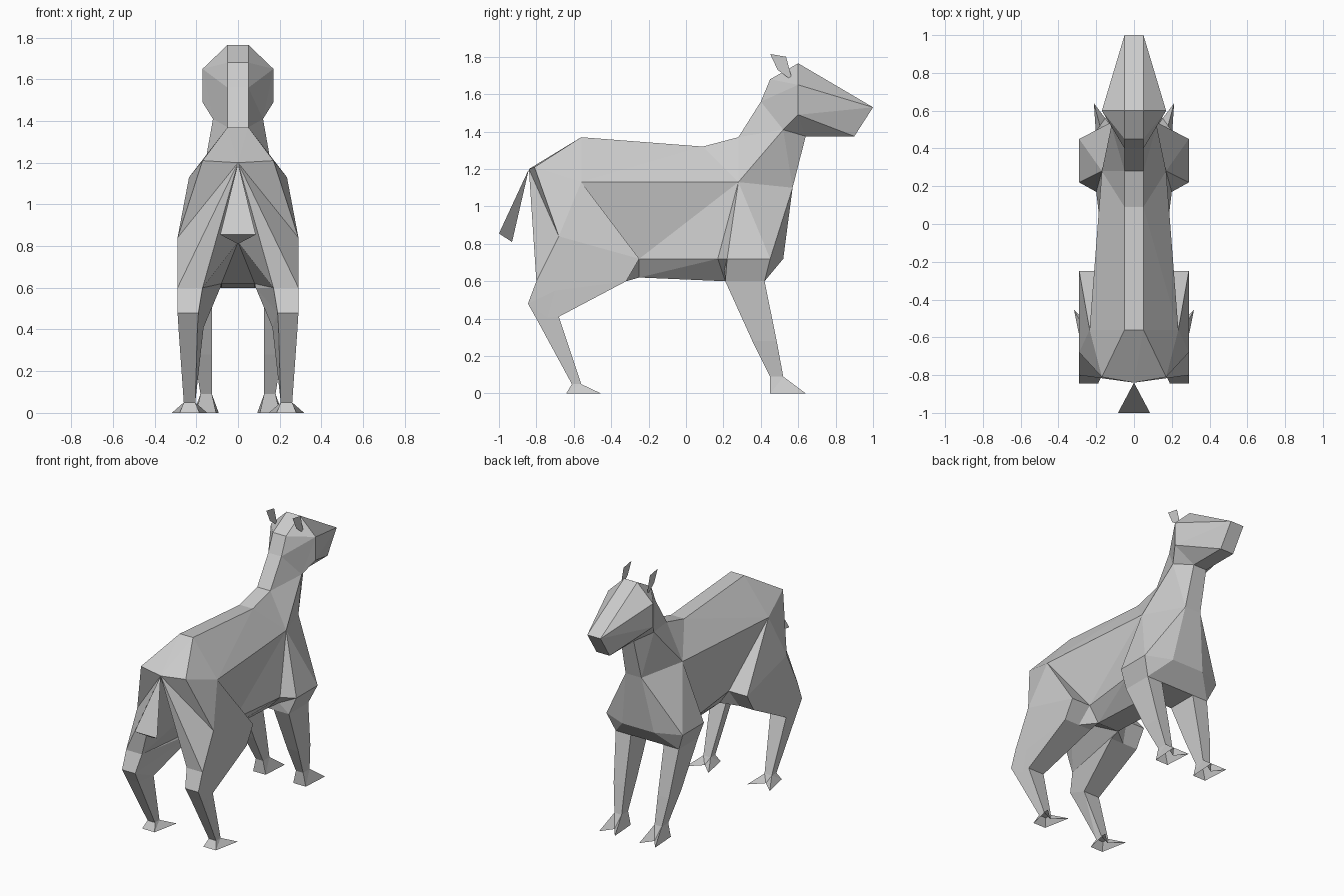
import bpy
import bmesh

cube = bpy.data.objects.get("Cube")
if cube:
    bpy.data.objects.remove(cube, do_unlink=True)

grey = bpy.data.materials.new("plain_grey")
grey.use_nodes = True
grey.diffuse_color = (0.6, 0.6, 0.6, 1)
grey.node_tree.nodes["Principled BSDF"].inputs["Base Color"].default_value = (0.6, 0.6, 0.6, 1)


def finish(name, bm):
    """Weld, triangulate and turn a bmesh into a flat-shaded object."""
    bmesh.ops.remove_doubles(bm, verts=bm.verts, dist=0.001)
    bmesh.ops.triangulate(bm, faces=bm.faces, quad_method='SHORT_EDGE')
    bmesh.ops.recalc_face_normals(bm, faces=bm.faces)
    mesh = bpy.data.meshes.new(name)
    bm.to_mesh(mesh)
    bm.free()
    mesh.materials.append(grey)
    obj = bpy.data.objects.new(name, mesh)
    bpy.context.collection.objects.link(obj)
    return obj


def loft(name, rings, side=1, capped=True):
    """Skin closed rings, optionally capping the ends; side -1 flips to the right."""
    bm = bmesh.new()
    rows = [[bm.verts.new((side * x, y, z)) for x, y, z in ring] for ring in rings]
    for a, b in zip(rows, rows[1:]):
        for i in range(len(a)):
            j = (i + 1) % len(a)
            bm.faces.new((a[i], a[j], b[j], b[i]))
    if capped:
        bm.faces.new(rows[0])
        bm.faces.new(rows[-1])
    return finish(name, bm)


def symmetric_loft(name, halves):
    """Loft half sections, completed by their mirror image across x = 0."""
    rings = [half + [(-x, y, z) for x, y, z in reversed(half)] for half in halves]
    return loft(name, rings)


def level(x0, x1, y0, y1, z):
    """Horizontal four-sided leg section."""
    return [(x0, y0, z), (x1, y0, z), (x1, y1, z), (x0, y1, z)]


def foot(name, side, x0, x1, back, front, z, heel, toe, spread):
    """Cloven hollow foot: five-sided ankle above a notched rim."""
    mid = (x0 + x1) / 2
    top = [(x0, back, z), (x1, back, z), (x1, front, z), (mid, front, z), (x0, front, z)]
    rim = [(x0 - 0.02, heel, 0), (x1 + 0.02, heel, 0), (mid + spread, toe, 0),
           (mid, toe - 0.08, 0), (mid - spread, toe, 0)]
    loft(name, [top, rim], side, capped=False)


# Trunk, sections from rump to shoulder: spine, side, flank, belly
base, rump, crotch = (0, -0.84, 1.2), (0.17, -0.81, 1.21), (0, -0.6, 0.82)
hip_top, flank, belly = (0.235, -0.56, 1.13), (0.15, -0.25, 0.72), (0.08, -0.25, 0.62)
shoulder = (0.17, 0.28, 1.13)
symmetric_loft("trunk", [
    [base, rump, (0.12, -0.6, 0.85), crotch],
    [(0.05, -0.56, 1.37), hip_top, flank, belly],
    [(0.05, 0.09, 1.32), shoulder, (0.2, 0.17, 0.72), (0.08, 0.21, 0.6)],
    [(0.05, 0.28, 1.37), shoulder, (0.29, 0.22, 0.72), (0.08, 0.21, 0.6)],
])

# Chest, neck and head, sections from breast up to the nose
nape = (0.12, 0.52, 1.41)
brow, cheek, jaw = (0.17, 0.6, 1.65), (0.17, 0.6, 1.49), (0.05, 0.64, 1.375)
nose, chin = (0.05, 1.0, 1.53), (0.05, 0.9, 1.375)
symmetric_loft("chest_neck_head", [
    [(0.08, 0.21, 0.6), (0.24, 0.21, 0.6), (0.24, 0.42, 0.6), (0.1, 0.42, 0.6)],
    [(0.1, 0.2, 0.72), (0.29, 0.22, 0.72), (0.29, 0.45, 0.72), (0.12, 0.52, 0.72)],
    [(0.05, 0.28, 1.37), shoulder, shoulder, (0.06, 0.57, 1.1)],
    [(0.05, 0.4, 1.56), nape, nape, jaw],
    [(0.05, 0.45, 1.68), brow, cheek, jaw],
    [(0.05, 0.6, 1.765), brow, cheek, jaw],
    [nose, nose, chin, chin],
])

# Tail
loft("tail", [[base] * 3, [(-0.085, -1, 0.855), (0.085, -1, 0.855), (0, -0.93, 0.81)]])

for label, s in (("left", 1), ("right", -1)):
    # Hind leg: inner back, outer back, hip, outer front, flank, inner front
    loft("hind_leg_" + label, [
        [base, base, rump, hip_top, hip_top, crotch],
        [(0.17, -0.8, 0.6), (0.29, -0.8, 0.6), (0.29, -0.68, 0.84),
         (0.29, -0.25, 0.72), flank, belly],
        [(0.19, -0.845, 0.48), (0.29, -0.845, 0.48), (0.29, -0.7, 0.55),
         (0.29, -0.32, 0.6), (0.18, -0.32, 0.6), (0.085, -0.32, 0.6)],
        [(0.195, -0.8, 0.4), (0.285, -0.8, 0.4), (0.285, -0.74, 0.405),
         (0.285, -0.68, 0.41), (0.23, -0.68, 0.41), (0.165, -0.68, 0.41)],
        [(0.205, -0.61, 0.05), (0.26, -0.61, 0.05), (0.26, -0.585, 0.05),
         (0.26, -0.56, 0.05), (0.23, -0.56, 0.05), (0.205, -0.56, 0.05)],
    ], s)
    foot("hind_foot_" + label, s, 0.205, 0.26, -0.61, -0.56, 0.05, -0.64, -0.455, 0.085)

    # Front leg
    loft("front_leg_" + label, [
        level(0.125, 0.24, 0.21, 0.42, 0.6),
        level(0.125, 0.21, 0.355, 0.485, 0.28),
        level(0.125, 0.18, 0.45, 0.52, 0.09),
    ], s)
    foot("front_foot_" + label, s, 0.125, 0.18, 0.45, 0.52, 0.09, 0.45, 0.64, 0.06)

    # Ear, a single thin leaf
    ear = bmesh.new()
    outline = [(0.57, 1.67), (0.49, 1.73), (0.45, 1.815), (0.535, 1.8)]
    ear.faces.new([ear.verts.new((s * 0.1, y, z)) for y, z in outline])
    finish("ear_" + label, ear)
